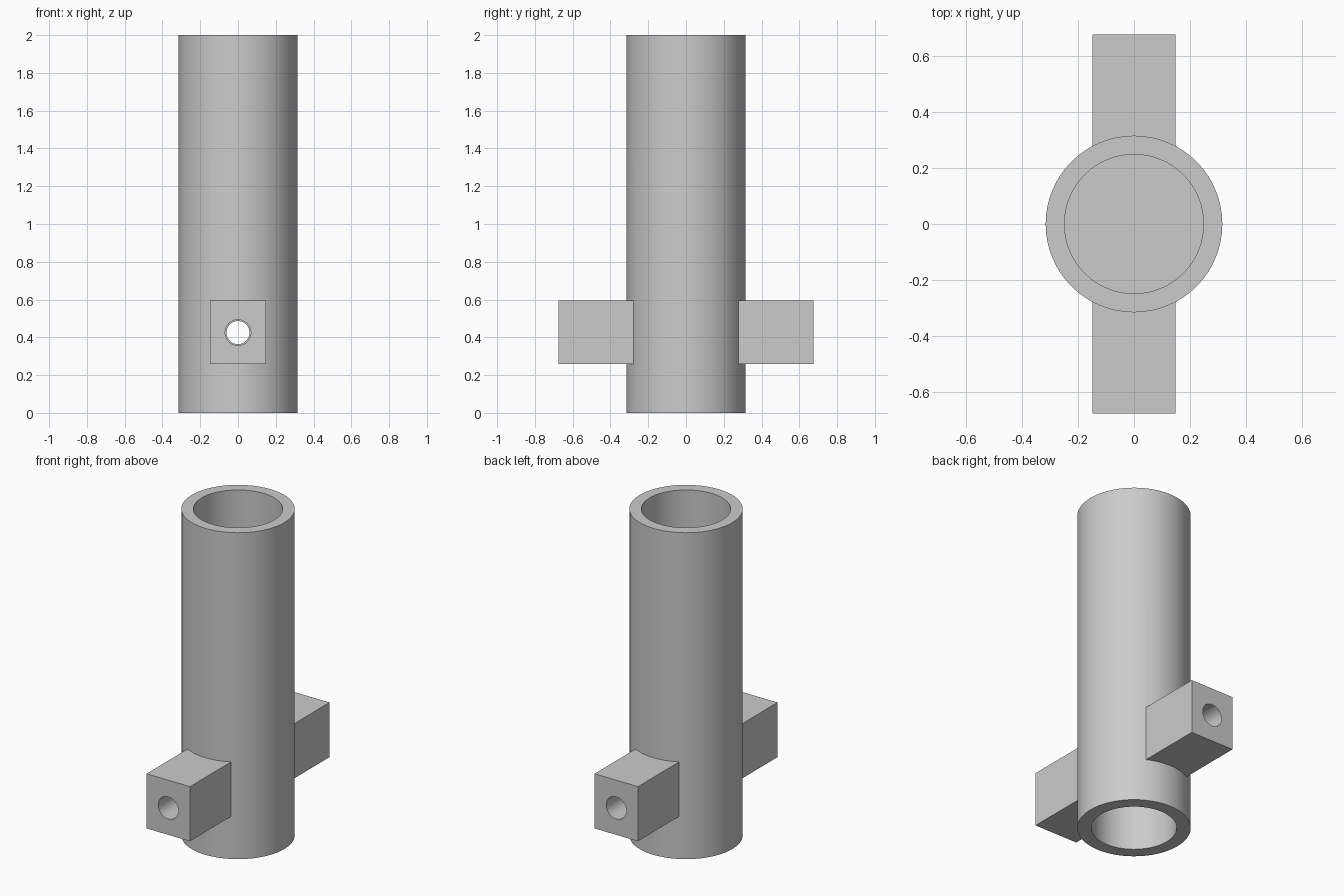
import bpy
import math

if "Cube" in bpy.data.objects:
    bpy.data.objects.remove(bpy.data.objects["Cube"])

grey = bpy.data.materials.new("plain grey")
grey.diffuse_color = (0.6, 0.6, 0.6, 1)
grey.use_nodes = True
grey.node_tree.nodes["Principled BSDF"].inputs["Base Color"].default_value = grey.diffuse_color


def cylinder(name, r, a, b, axis="Z", z=0.0, sides=64):
    """Cylinder spanning a..b along Z, or along Y at height z."""
    mid = (a + b) / 2
    loc = (0, 0, mid) if axis == "Z" else (0, mid, z)
    rot = (0, 0, 0) if axis == "Z" else (math.pi / 2, 0, 0)
    bpy.ops.mesh.primitive_cylinder_add(vertices=sides, radius=r, depth=b - a,
                                        location=loc, rotation=rot)
    ob = bpy.context.object
    ob.name = name
    return ob


def combine(target, other, operation):
    """Apply a boolean and discard the helper."""
    other.hide_render = True
    mod = target.modifiers.new("cut", "BOOLEAN")
    mod.operation = operation
    mod.solver = "EXACT"
    mod.object = other
    bpy.context.view_layer.objects.active = target
    bpy.ops.object.modifier_apply(modifier=mod.name)
    bpy.data.objects.remove(other, do_unlink=True)


# Main tube body
body = cylinder("clamp_tube", 0.315, 0, 2)

# Square lugs on the front and back, one bar through the body
bpy.ops.mesh.primitive_cube_add(size=1, location=(0, 0, 0.4275))
bar = bpy.context.object
bar.name = "lug_bar"
bar.scale = (0.295, 1.35, 0.335)
bpy.ops.object.transform_apply(location=False, rotation=False, scale=True)
combine(body, bar, "UNION")

# Upper and lower sockets, divided by a web
combine(body, cylinder("upper_bore", 0.248, 1.05, 2.1), "DIFFERENCE")
combine(body, cylinder("lower_bore", 0.237, -0.1, 0.95), "DIFFERENCE")

# Screw holes: wider in the lugs, narrower through the tube wall
combine(body, cylinder("screw_hole", 0.061, -0.8, 0.8, "Y", 0.425, 40), "DIFFERENCE")
for a, b in ((-0.8, -0.28), (0.28, 0.8)):
    combine(body, cylinder("lug_hole", 0.068, a, b, "Y", 0.425, 40), "DIFFERENCE")

# Finish
body.data.materials.clear()
body.data.materials.append(grey)
bpy.ops.object.select_all(action="DESELECT")
body.select_set(True)
bpy.context.view_layer.objects.active = body
bpy.ops.object.shade_smooth_by_angle(angle=math.radians(30))
